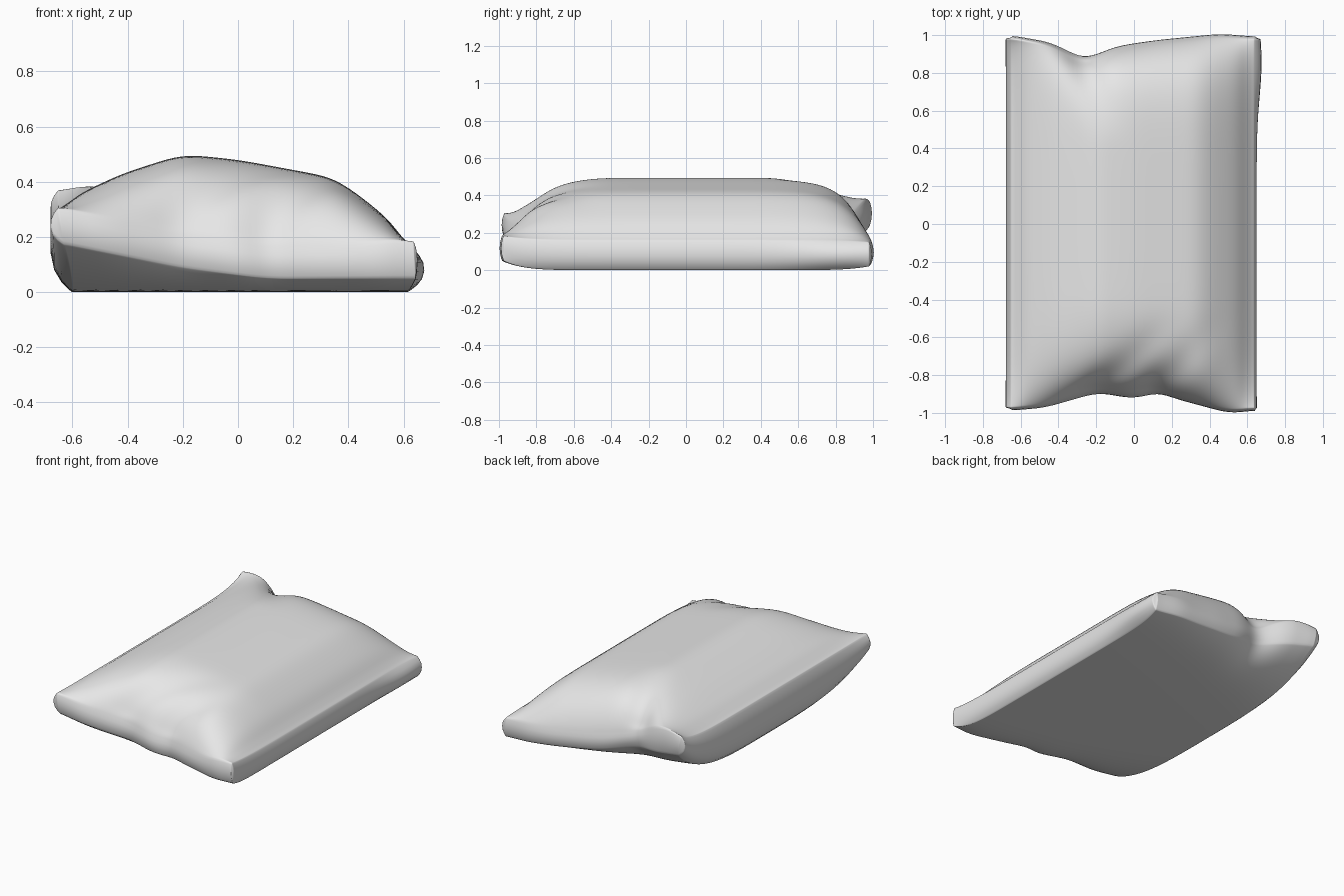
import bpy
import bmesh
import math

cube = bpy.data.objects.get("Cube")
if cube:
    bpy.data.objects.remove(cube)

# Profiles across the width, as (x, value) points; folds are (x, slant, depth, width)
MID_TOP = [(-.66, .28), (-.6, .345), (-.42, .43), (-.2, .5), (0, .48), (.35, .415), (.5, .305), (.58, .23), (.64, .13)]
FRONT = dict(
    edge=[(-.65, .985), (-.48, .97), (-.2, .89), (0, .925), (.12, .885), (.2, .92), (.5, 1), (.64, .985)],
    top=[(-.65, .31), (-.45, .26), (-.2, .2), (.1, .16), (.4, .165), (.6, .195), (.64, .18)],
    low=[(-.65, .18), (-.45, .14), (-.2, .09), (.1, .05), (.64, .05)],
    folds=[(-.25, .9, .03, .09), (.08, .7, .025, .09), (0, 0, .03, .25)], fullness=6)
BACK = dict(
    edge=[(-.65, .995), (-.45, .96), (-.27, .87), (-.1, .94), (.1, .97), (.45, 1.005), (.64, .99)],
    top=[(-.65, .37), (-.55, .39), (-.45, .37), (-.35, .31), (-.25, .25), (0, .2), (.3, .16), (.64, .15)],
    low=[(-.65, .24), (-.45, .2), (-.27, .16), (0, .09), (.3, .05), (.64, .02)],
    folds=[(-.27, .25, .05, .08)], fullness=7)
COLS, ROWS = 40, 32


def sample(points, x):
    """Linear interpolation, held flat past both ends."""
    if x <= points[0][0]:
        return points[0][1]
    for (x0, v0), (x1, v1) in zip(points, points[1:]):
        if x <= x1:
            return v0 + (v1 - v0) * (x - x0) / (x1 - x0)
    return points[-1][1]


def soft(points, x):
    """Interpolation with rounded corners."""
    return sum(sample(points, x + d) for d in (-.05, -.025, 0, .025, .05)) / 5


def section(t):
    """One closed ring of the sack at t along its length, from -1 to 1."""
    end = FRONT if t < 0 else BACK
    a, sign = abs(t), math.copysign(1, t)
    puff = max(0, 1 - a ** end["fullness"]) ** .8
    top, low = [], []
    for i in range(COLS + 1):
        s = math.sin((i / COLS * 2 - 1) * math.pi / 2)
        # Upper cloth, with slanted folds running in from the end
        x = -.008 + .645 * s
        z = soft(end["top"], x)
        z += (soft(MID_TOP, x) - z) * puff
        for fx, slant, depth, width in end["folds"]:
            off = (x - fx - slant * (1 - a)) / width
            z -= depth * math.exp(-off * off) * max(0, min(1, (a - .5) / .35)) * min(1, puff * 3)
        y = sign * (a * .975 + (soft(end["edge"], x) - .985) * a ** 5)
        top.append((x, y, z))
        # Flat underside, lifting only near the ends and sooner on the right side
        x = .006 + .609 * s + .03 * s * a ** 8
        low.append((x, y, soft(end["low"], x) * a ** (7 + 3 * s)))

    def side(k, outs):
        (_, y, z1), z0 = top[k], low[k][2]
        return [(x, y, z0 + (z1 - z0) * f) for x, f in outs]

    bulge = .027 * math.exp(-((t - .87) / .25) ** 2)
    right = side(-1, [(.653 + bulge, .7), (.648 + bulge, .25)])
    left = side(0, [(-.677, .22), (-.685, .7)])
    return top + right + low[::-1] + left


# Sack body lofted from rings
bm = bmesh.new()
rings = []
for j in range(ROWS + 1):
    ring = section(math.sin((j / ROWS * 2 - 1) * math.pi / 2))
    rings.append([bm.verts.new(p) for p in ring])
n = len(rings[0])
for r0, r1 in zip(rings, rings[1:]):
    for i in range(n):
        k = (i + 1) % n
        bm.faces.new((r0[i], r0[k], r1[k], r1[i]))

# Ends closed with a rounded seam
for ring, out in ((rings[0], -.018), (rings[-1], .018)):
    top, right = ring[:COLS + 1], ring[COLS + 1:COLS + 3]
    low, left = ring[COLS + 3:-2][::-1], ring[-2:]
    seam = []
    for a, b in zip(top, low):
        v = bm.verts.new((a.co + b.co) / 2)
        v.co.y += out
        seam.append(v)
    for i in range(COLS):
        bm.faces.new((top[i], top[i + 1], seam[i + 1], seam[i]))
        bm.faces.new((seam[i], seam[i + 1], low[i + 1], low[i]))
    bm.faces.new([top[-1]] + right + [low[-1], seam[-1]])
    bm.faces.new([low[0]] + left + [top[0], seam[0]])
bmesh.ops.recalc_face_normals(bm, faces=bm.faces)
for f in bm.faces:
    f.smooth = True
mesh = bpy.data.meshes.new("sack")
bm.to_mesh(mesh)
bm.free()
sack = bpy.data.objects.new("sack", mesh)
bpy.context.collection.objects.link(sack)
soften = sack.modifiers.new("soften", "SUBSURF")
soften.levels = soften.render_levels = 1

# Plain grey cloth
cloth = bpy.data.materials.new("light grey cloth")
cloth.use_nodes = True
grey = (.8, .8, .8, 1)
cloth.diffuse_color = grey
bsdf = cloth.node_tree.nodes["Principled BSDF"]
bsdf.inputs["Base Color"].default_value = grey
bsdf.inputs["Roughness"].default_value = .8
mesh.materials.append(cloth)
